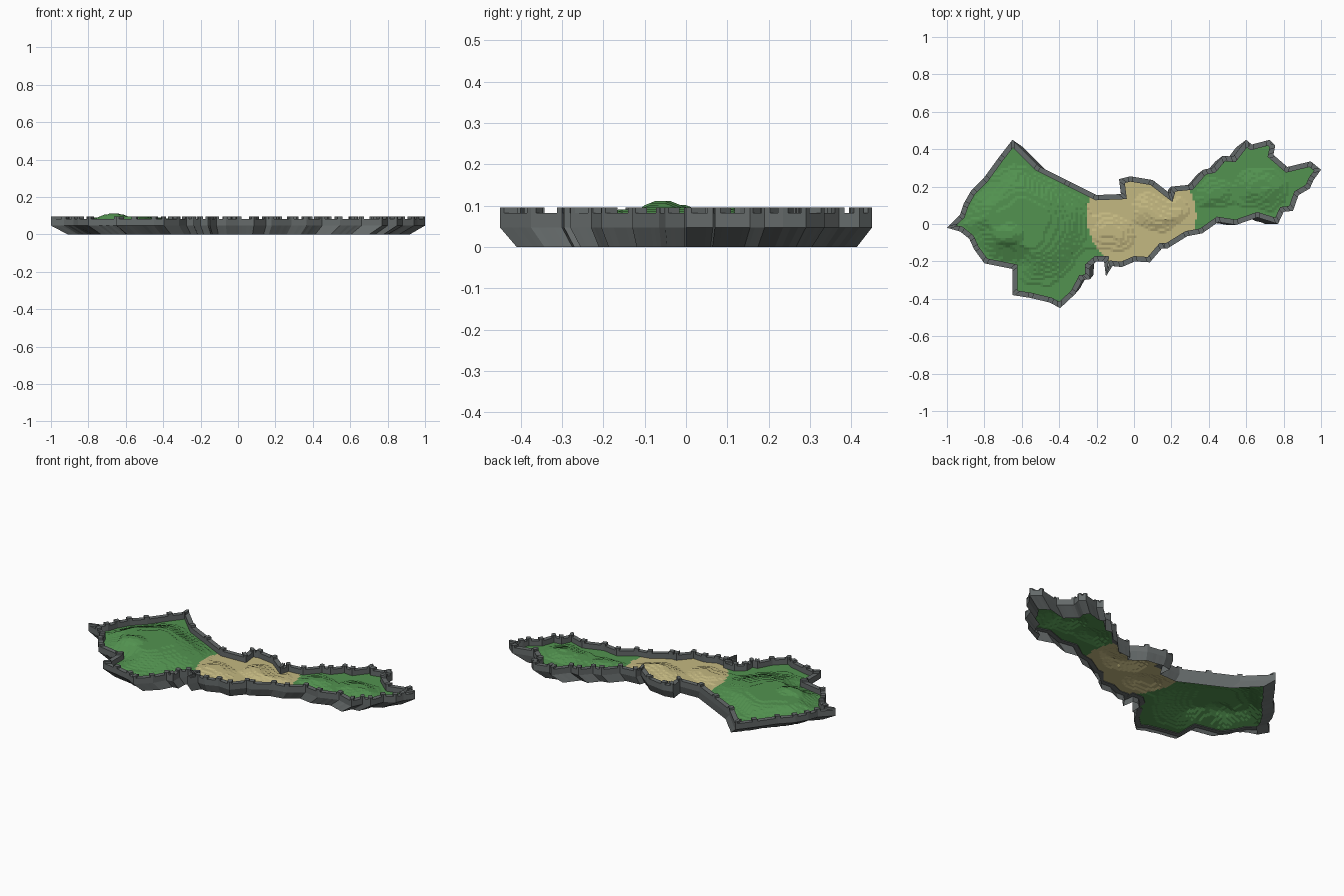
import bpy, bmesh, math, random
from mathutils import Vector

if "Cube" in bpy.data.objects:
    bpy.data.objects.remove(bpy.data.objects["Cube"])
random.seed(4)

# Coast outline, clockwise from the west tip
XY = [-1,-.02, -.93,.05, -.91,.11, -.87,.18, -.8,.25, -.72,.36, -.65,.45, -.51,.31, -.35,.23,
      -.2,.155, -.07,.16, -.08,.24, -.02,.255, .1,.235, .19,.165, .2,.2, .3,.21, .37,.29,
      .42,.3, .475,.365, .53,.36, .6,.45, .63,.425, .725,.45, .755,.42, .745,.37, .82,.305,
      .945,.335, 1,.29, .96,.235, .94,.19, .88,.155, .85,.07, .8,.065, .77,0, .66,.035,
      .545,-.005, .45,.01, .365,-.05, .285,-.065, .18,-.13, .15,-.13, .085,-.205, .005,-.2,
      -.065,-.23, -.115,-.225, -.15,-.28, -.16,-.2, -.2,-.2, -.235,-.23, -.235,-.295,
      -.275,-.3, -.315,-.375, -.395,-.45, -.45,-.42, -.555,-.395, -.65,-.38, -.65,-.24,
      -.8,-.21, -.855,-.135, -.88,-.08, -.93,-.04]
OUT = [Vector(XY[i:i + 2]) for i in range(0, len(XY), 2)]
N = len(OUT)
RIM, WALL, TOP, THICK, BOTTOM_SCALE = .047, .082, .095, .028, .917


def material(name, rgb):
    m = bpy.data.materials.new(name)
    m.diffuse_color = (*rgb, 1)
    m.use_nodes = True
    m.node_tree.nodes["Principled BSDF"].inputs["Base Color"].default_value = m.diffuse_color
    return m


ROCK = material("rock grey", (.13, .145, .145))
GRASS = material("grass green", (.085, .29, .08))
SAND = material("sand", (.55, .48, .22))


def finish(bm, name, mats):
    me = bpy.data.meshes.new(name)
    bm.to_mesh(me)
    bm.free()
    for m in mats:
        me.materials.append(m)
    ob = bpy.data.objects.new(name, me)
    bpy.context.collection.objects.link(ob)
    return ob


def inset(d):
    """Outline moved inwards by d, with limited mitres."""
    pts = []
    for i, p in enumerate(OUT):
        a = (p - OUT[i - 1]).normalized()
        b = (OUT[(i + 1) % N] - p).normalized()
        na, nb = Vector((a.y, -a.x)), Vector((b.y, -b.x))
        m = (na + nb).normalized()
        pts.append(p + m * min(d / max(m.dot(na), .2), 1.8 * d))
    return pts


def loft(bm, rings, closed=False):
    vs = [[bm.verts.new(p) for p in r] for r in rings]
    n = len(vs[0])
    for k in range(len(vs) if closed else len(vs) - 1):
        lo, hi = vs[k], vs[(k + 1) % len(vs)]
        for i in range(n):
            j = (i + 1) % n
            bm.faces.new((lo[j], lo[i], hi[i], hi[j]))


# Cliff: ragged skirt narrowing to the ground, open underneath
fine = []
for i, p in enumerate(OUT):
    q = OUT[(i + 1) % N]
    k = max(1, round((q - p).length / .02))
    fine += [p.lerp(q, t / k) for t in range(k)]
bm = bmesh.new()
low = []
for p in fine:
    s = BOTTOM_SCALE + random.uniform(-.008, .002)
    low.append((p.x * s, p.y * s, 0))
loft(bm, [low, [(p.x, p.y, RIM) for p in fine]])
finish(bm, "cliff", [ROCK])

# Wall: closed band along the coast
inner = inset(THICK)
bm = bmesh.new()
loft(bm, [[(p.x, p.y, z) for p in ring] for ring, z in
          ((OUT, RIM), (OUT, WALL), (inner, WALL), (inner, RIM))], closed=True)
finish(bm, "wall", [ROCK])

# Merlons: one block at every turn of the wall
bm = bmesh.new()
for p, q, nxt, prv in zip(OUT, inner, OUT[1:] + OUT[:1], OUT[-1:] + OUT[:-1]):
    u = (nxt - p).normalized() * .014
    v = (prv - p).normalized() * .014
    plan = [p + v, p, p + u, q + u, q, q + v]
    lo = [bm.verts.new((c.x, c.y, WALL - .001)) for c in plan]
    hi = [bm.verts.new((max(-1, min(1, c.x)), c.y, TOP)) for c in plan]
    for a, b, c, d in ((0, 1, 4, 5), (1, 2, 3, 4)):
        bm.faces.new((hi[d], hi[c], hi[b], hi[a]))
    for i in range(6):
        j = (i + 1) % 6
        bm.faces.new((lo[j], lo[i], hi[i], hi[j]))
finish(bm, "merlons", [ROCK])

# Terrain: terraced hills on a grid trimmed to the middle of the wall
EDGE = inset(THICK * .5)


def inside_and_distance(x, y):
    inside, best = False, 9
    for i in range(N):
        a, b = EDGE[i - 1], EDGE[i]
        dx, dy = b.x - a.x, b.y - a.y
        if (a.y > y) != (b.y > y) and x < a.x + (y - a.y) / dy * dx:
            inside = not inside
        t = max(0, min(1, ((x - a.x) * dx + (y - a.y) * dy) / (dx * dx + dy * dy)))
        best = min(best, math.hypot(x - a.x - t * dx, y - a.y - t * dy))
    return inside, best


# x, y, radius x, radius y, height
HILLS = [(-.6, .0, .3, .27, .045), (-.67, -.06, .07, .05, .014), (.14, .08, .13, .1, .02),
         (-.12, -.06, .1, .1, .014), (.42, .17, .1, .08, .016), (.7, .17, .13, .12, .022)]


def height(x, y, d):
    h = sum(a * math.exp(-(((x - cx) / rx) ** 2 + ((y - cy) / ry) ** 2) ** 2)
            for cx, cy, rx, ry, a in HILLS)
    h *= min(1, max(0, d - .02) / .1)
    h += .0015 * math.sin(31 * x + 9 * y) * math.sin(23 * y - 7 * x)
    return .051 + round(h / .005) * .005


STEP = .0125
bm = bmesh.new()
grid = {}
for i in range(-80, 81):
    for j in range(-36, 37):
        x, y = i * STEP, j * STEP
        ok, d = inside_and_distance(x, y)
        if ok or d < .004:
            grid[i, j] = bm.verts.new((x, y, height(x, y, d)))
for i, j in list(grid):
    quad = [grid.get(k) for k in ((i, j), (i + 1, j), (i + 1, j + 1), (i, j + 1))]
    quad = [v for v in quad if v]
    if len(quad) > 2:
        f = bm.faces.new(quad)
        c = f.calc_center_median()
        f.material_index = int(math.hypot(c.x - .04, c.y - .04) < .292)
finish(bm, "terrain", [GRASS, SAND])
